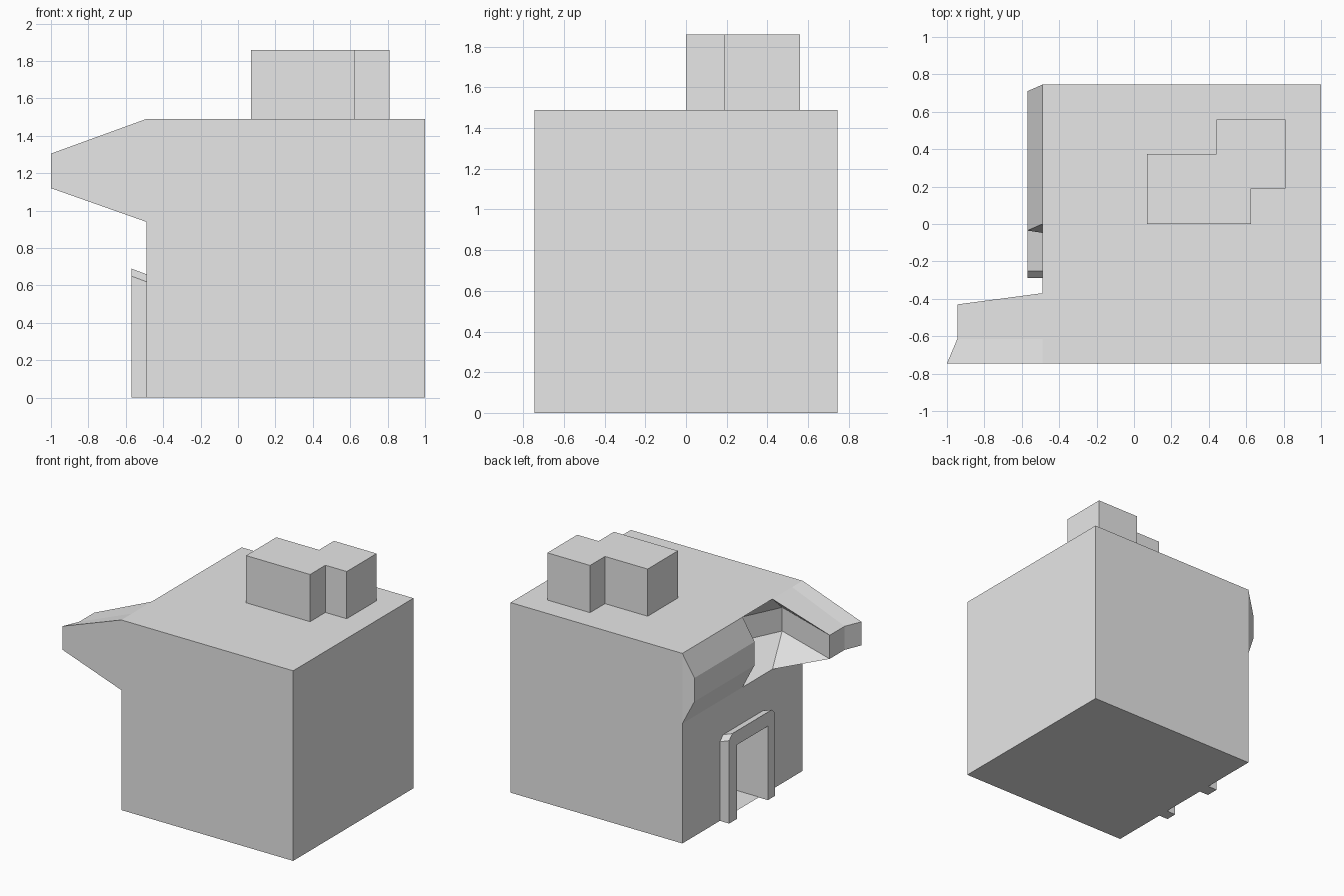
import bpy, bmesh
from mathutils import Vector

cube = bpy.data.objects.get("Cube")
if cube:
    bpy.data.objects.remove(cube, do_unlink=True)

grey = bpy.data.materials.new("plain_grey")
grey.use_nodes = True
grey.diffuse_color = (0.8, 0.8, 0.8, 1)
grey.node_tree.nodes["Principled BSDF"].inputs["Base Color"].default_value = grey.diffuse_color


def finish(name, bm):
    mesh = bpy.data.meshes.new(name)
    bm.to_mesh(mesh)
    bm.free()
    mesh.materials.append(grey)
    obj = bpy.data.objects.new(name, mesh)
    bpy.context.collection.objects.link(obj)
    return obj


def add_face(bm, points):
    """Add a face, dropping repeated corners."""
    corners = list(dict.fromkeys(tuple(p) for p in points))
    if len(corners) > 2:
        bm.faces.new([bm.verts.new(c) for c in corners])


def prism(name, lower, upper):
    """Closed solid between two matching outlines."""
    bm = bmesh.new()
    a = [bm.verts.new(p) for p in lower]
    b = [bm.verts.new(p) for p in upper]
    bm.faces.new(a)
    bm.faces.new(b)
    for i in range(len(a)):
        j = (i + 1) % len(a)
        bm.faces.new((a[i], a[j], b[j], b[i]))
    bmesh.ops.recalc_face_normals(bm, faces=bm.faces)
    return finish(name, bm)


SIDE, HALF, TOP = -0.49, 0.745, 1.49
LIP = 0.94

# Main block, open on the side that carries the entrance
bm = bmesh.new()
bmesh.ops.create_cube(bm, size=1)
for v in bm.verts:
    v.co = Vector((SIDE if v.co.x < 0 else 1,
                   HALF if v.co.y > 0 else -HALF,
                   TOP if v.co.z > 0 else 0))
bm.normal_update()
bmesh.ops.delete(bm, geom=[f for f in bm.faces if f.normal.x < -0.5], context='FACES')
finish("main_block", bm)

# Upper side: back bulge, hollow and front overhang as one strip
# Each station: y on the wall, then the plan point of the middle band
stations = [
    (HALF, (SIDE, HALF)),
    (HALF, (-0.57, 0.71)),
    (0, (-0.57, -0.035)),
    (0, (-0.15, -0.1)),
    (-0.37, (-0.4, -0.62)),
    (-0.37, (-0.945, -0.43)),
    (-0.615, (-0.945, -0.615)),
    (-HALF, (-1, -HALF)),
    (-HALF, (SIDE, -HALF)),
]
columns = [[(SIDE, y, LIP), (*mid, 1.12), (*mid, 1.305), (SIDE, y, TOP)]
           for y, mid in stations]
bm = bmesh.new()
for left, right in zip(columns, columns[1:]):
    for k in range(3):
        add_face(bm, (left[k], right[k], right[k + 1], left[k + 1]))
bmesh.ops.remove_doubles(bm, verts=bm.verts, dist=0.0001)
finish("upper_side_overhang", bm)

# Lower side wall with a recessed doorway
D0, D1, DOOR, BACK = 0.18, -0.2, 0.58, -0.3
SILL = 0.004


def wall(bm, y0, y1, z0, z1, x0=SIDE, x1=SIDE):
    add_face(bm, ((x0, y0, z0), (x1, y1, z0), (x1, y1, z1), (x0, y0, z1)))


bm = bmesh.new()
wall(bm, HALF, D0, 0, LIP)
wall(bm, D0, D1, DOOR, LIP)
wall(bm, D1, -HALF, 0, LIP)
wall(bm, D0, D0, 0, DOOR, SIDE, BACK)
wall(bm, D0, D1, 0, DOOR, BACK, BACK)
wall(bm, D1, D1, 0, DOOR, BACK, SIDE)
floor = [(SIDE, D0), (SIDE, D1), (BACK, D1), (BACK, D0)]
add_face(bm, [(x, y, SILL) for x, y in floor])
add_face(bm, [(x, y, DOOR) for x, y in reversed(floor)])
finish("doorway_wall", bm)

# Door frame, its top tilted slightly up and outward
arch = [(0.28, 0), (0.28, 0.65), (0.24, 0.69), (-0.25, 0.69), (-0.29, 0.65),
        (-0.29, 0), (D1, 0), (D1, DOOR), (D0, DOOR), (D0, 0)]
prism("door_frame",
      [(-0.57, y, z) for y, z in arch],
      [(SIDE, y, z - 0.03 if z > 0.6 else z) for y, z in arch])

# Stepped chimney on the roof
plan = [(0.07, 0), (0.625, 0), (0.625, 0.19), (0.81, 0.19),
        (0.81, 0.56), (0.44, 0.56), (0.44, 0.375), (0.07, 0.375)]
prism("chimney", [(x, y, TOP) for x, y in plan], [(x, y, 1.86) for x, y in plan])
